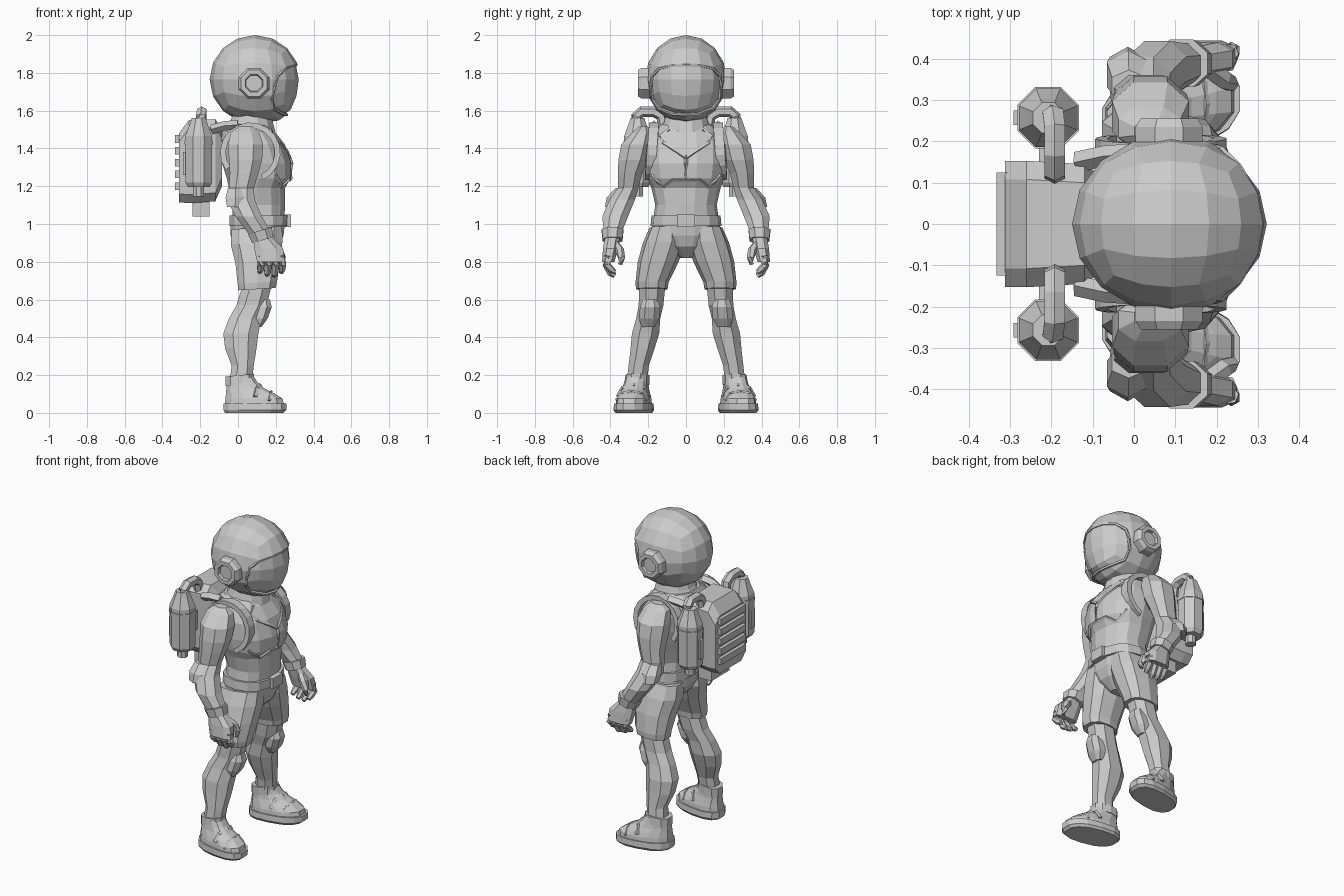
import bpy, bmesh, math
from mathutils import Vector


def finish(name, bm, mirror=False):
    bmesh.ops.recalc_face_normals(bm, faces=bm.faces)
    me = bpy.data.meshes.new(name)
    bm.to_mesh(me)
    bm.free()
    ob = bpy.data.objects.new(name, me)
    bpy.context.collection.objects.link(ob)
    if mirror:
        m = ob.modifiers.new("mirror", "MIRROR")
        m.use_axis = (False, True, False)
        m.use_mirror_merge = False
    return ob


def loft(name, rings, mirror=False, closed=False):
    bm = bmesh.new()
    vs = [[bm.verts.new(p) for p in r] for r in rings]
    n = len(vs[0])
    pairs = list(zip(vs, vs[1:])) + ([(vs[-1], vs[0])] if closed else [])
    for a, b in pairs:
        for i in range(n):
            j = (i + 1) % n
            bm.faces.new((a[i], a[j], b[j], b[i]))
    if not closed:
        bm.faces.new(vs[0])
        bm.faces.new(vs[-1])
    return finish(name, bm, mirror)


def spow(c, p):
    return math.copysign(abs(c) ** (2 / p), c)


def stack(name, rows, n=10, p=2.3, mirror=False, shear=(0, 0)):
    """Rows of (z, x0, x1, y0, y1); shear = (y per x, z per x)."""
    rings = []
    for z, x0, x1, y0, y1 in rows:
        ring = []
        for k in range(n):
            a = 2 * math.pi * (k + .5) / n
            s = 1 / math.cos(math.pi / n) ** .6
            x = (x0 + x1) / 2 + (x1 - x0) / 2 * spow(math.cos(a), p) * s
            y = (y0 + y1) / 2 + (y1 - y0) / 2 * spow(math.sin(a), p) * s
            ring.append((x, y + shear[0] * (x - .08), z + shear[1] * (x - (x0 + x1) / 2)))
        rings.append(ring)
    return loft(name, rings, mirror)


def tube(name, pts, r, n=6, mirror=False, closed=False):
    pts = [Vector(p) for p in pts]
    rings = []
    for i, p in enumerate(pts):
        a = pts[i - 1] if i or closed else p
        b = pts[(i + 1) % len(pts)] if i < len(pts) - 1 or closed else p
        q = (b - a).to_track_quat('Z', 'X')
        rr = r[i] if isinstance(r, (list, tuple)) else r
        rings.append([p + q @ Vector((rr * math.cos(2 * math.pi * k / n), rr * math.sin(2 * math.pi * k / n), 0))
                      for k in range(n)])
    return loft(name, rings, mirror, closed)


def box(name, x0, x1, y0, y1, z0, z1, mirror=False):
    return loft(name, [[(x, y0, z0), (x, y1, z0), (x, y1, z1), (x, y0, z1)] for x in (x0, x1)], mirror)


# Helmet shell, visor and rim
C, R = Vector((.09, 0, 1.765)), Vector((.24, .216, .235))


def chin(v):
    if v.x > .1 and v.z < 1.7:
        v.x += .045 * (1.7 - v.z) / .17 * min(1, (v.x - .1) / .1)
    return v


def ball(name, s):
    bm = bmesh.new()
    bmesh.ops.create_cube(bm, size=2)
    bmesh.ops.subdivide_edges(bm, edges=bm.edges, cuts=3, use_grid_fill=True)
    for v in bm.verts:
        d = Vector([math.tan(c * math.pi / 4) for c in v.co]).normalized() * s
        v.co = chin(C + Vector((d.x * R.x, d.y * R.y, d.z * R.z)))
    return finish(name, bm)


helmet = ball("helmet", 1.0)
ball("visor", .965)
half = [(0, 1.842), (.07, 1.84), (.14, 1.825), (.18, 1.785), (.187, 1.73), (.175, 1.66), (.14, 1.61), (.07, 1.583)]
outline = half + [(0, 1.578)] + [(-y, z) for y, z in half[:0:-1]]
cutter = loft("visor_cutter", [[(x, y, z) for y, z in outline] for x in (.13, .5)])
cutter.hide_render = True
cutter.hide_viewport = True
cut = helmet.modifiers.new("visor opening", "BOOLEAN")
cut.operation, cut.object, cut.solver = "DIFFERENCE", cutter, "EXACT"
rim = []
for y, z in outline:
    k = 1 - (y / R.y) ** 2 - ((z - C.z) / R.z) ** 2
    rim.append(chin(Vector((C.x + R.x * math.sqrt(max(k, 0)) - .01, y, z))))
tube("visor_rim", rim, .009, 5, closed=True)

# Ear discs
ear = [(.17, .088), (.235, .088), (.255, .075), (.255, .05), (.238, .045)]
loft("ear_disc", [[(.085 + r * math.cos(math.pi * (k + .5) / 4), y, 1.745 + r * math.sin(math.pi * (k + .5) / 4))
                   for k in range(8)] for y, r in ear], True)

# Torso and neck
T = [(1.0, -.03, .245, .175), (1.10, -.03, .25, .160), (1.19, -.05, .25, .18), (1.24, -.06, .278, .20),
     (1.32, -.085, .283, .212), (1.42, -.10, .25, .212), (1.49, -.09, .195, .185), (1.53, -.06, .16, .125)]
stack("torso", [(z, a, b, -w, w) for z, a, b, w in T], 14, 2.3)
stack("neck", [(1.50, -.06, .20, -.13, .13), (1.535, -.04, .19, -.12, .12), (1.60, -.02, .17, -.1, .1)], 12, 2, shear=(0, -.1))


def chest(y, z):
    for (z0, a0, b0, w0), (z1, a1, b1, w1) in zip(T, T[1:]):
        if z0 <= z <= z1:
            t = (z - z0) / (z1 - z0)
            a, b, w = a0 + t * (a1 - a0), b0 + t * (b1 - b0), w0 + t * (w1 - w0)
            k = max(0, 1 - (abs(y) / w) ** 2.3) ** (1 / 2.3)
            return ((a + b) / 2 + (b - a) / 2 * k, y, z)


# Chest trim
tube("collar_trim", [chest(y, z) for y, z in [(.09, 1.50), (.14, 1.46), (.12, 1.43), (.06, 1.39), (0, 1.35)]], .011, 4, True)
tube("chest_seam", [chest(0, z) for z in (1.36, 1.32, 1.24)], .01, 4)
tube("rib_trim", [chest(y, z) for y, z in [(.18, 1.26), (.15, 1.225), (.115, 1.20), (.07, 1.235), (0, 1.235)]], .011, 4, True)

# Belt and buckle
stack("belt", [(.99, -.045, .26, -.185, .185), (1.045, -.045, .262, -.18, .18)], 14, 2.4)
box("buckle", .2, .28, -.048, .048, .985, 1.05)

# Shoulder straps
strap = []
for i in range(15):
    a = math.radians(-65 + 20 * i)
    c, s = math.cos(a), math.sin(a)
    y = .183 - .012 * s
    strap.append([(.065 + r * c, y + d, 1.378 + r * s) for r, d in ((.13, -.028), (.16, -.028), (.16, .024), (.13, .024))])
loft("shoulder_strap", strap, True)

# Arms
stack("arm", [(1.515, .0, .08, .2, .25), (1.485, -.04, .115, .18, .285), (1.42, -.055, .135, .175, .345),
              (1.34, -.05, .13, .195, .36), (1.27, -.045, .11, .23, .362), (1.19, -.05, .085, .25, .362),
              (1.13, -.06, .09, .268, .405), (1.04, -.015, .128, .305, .445), (.94, .06, .185, .345, .435)], 8, 2.2, True)
stack("elbow_pad", [(1.09, -.06, .03, .33, .425), (1.14, -.068, .04, .31, .415), (1.19, -.055, .03, .30, .37)], 6, 2.2, True)
stack("wrist_cuff", [(.915, .075, .19, .335, .442), (.965, .05, .18, .33, .448)], 8, 2.2, True, (0, .3))

# Hands
stack("palm", [(.93, .08, .18, .35, .43), (.87, .085, .24, .36, .44), (.80, .10, .25, .378, .445)], 8, 2.6, True)
for i, tip in enumerate((.745, .73, .725, .745)):
    x = .118 + .038 * i
    tube("finger", [(x, .415, .83), (x + .004, .42, .785), (x, .398, tip + .015), (x - .003, .378, tip)],
         [.022, .022, .019, .013], 6, True)
tube("thumb", [(.17, .385, .90), (.215, .352, .86), (.235, .34, .82), (.235, .35, .785)], [.025, .025, .02, .012], 6, True)

# Shorts
stack("pelvis", [(.82, .06, .16, -.03, .03), (.88, -.005, .22, -.12, .12), (.94, -.04, .242, -.178, .178),
                 (1.01, -.04, .25, -.178, .178)], 14, 2.3)
stack("shorts_leg", [(.655, .0, .2, .10, .262), (.69, -.003, .208, .095, .265), (.80, -.015, .225, .042, .252),
                     (.90, -.04, .237, .008, .225), (.98, -.035, .235, .02, .19)], 10, 2.4, True, (0, .06))

# Lower legs and knee pads
stack("leg", [(.17, -.045, .075, .205, .315), (.25, -.035, .085, .195, .305), (.34, -.07, .1, .165, .295),
              (.42, -.08, .11, .14, .288), (.50, -.05, .125, .135, .265), (.57, -.01, .155, .118, .252),
              (.70, .03, .185, .105, .25)], 8, 2.2, True)
stack("knee_pad", [(.455, .085, .125, .165, .235), (.50, .07, .158, .14, .25), (.56, .08, .18, .135, .245),
                   (.60, .10, .17, .15, .23)], 8, 2.3, True)

# Boots
turn = (.16, 0)
stack("boot_sole", [(0, -.07, .24, .185, .365), (.015, -.078, .257, .175, .375), (.05, -.078, .257, .178, .372)], 14, 2.5, True, turn)
stack("boot", [(.045, -.07, .245, .187, .363), (.075, -.068, .237, .19, .36), (.10, -.065, .20, .198, .352),
               (.13, -.062, .14, .208, .34), (.16, -.06, .105, .212, .333), (.19, -.06, .085, .212, .328)], 12, 2.5, True, turn)
stack("ankle_cuff", [(.15, -.066, .085, .203, .33), (.2, -.066, .085, .203, .326)], 10, 2.4, True, (.1, .1))
tube("boot_strap", [(.09, .195, .085), (.10, .22, .13), (.115, .275, .145), (.10, .335, .13), (.09, .36, .085)], .013, 4, True)
tube("toe_seam", [(.165, .21, .065), (.17, .235, .103), (.175, .29, .113), (.17, .34, .103), (.165, .37, .065)], .008, 4, True)

# Backpack
pack = []
for x, w, z0, z1 in [(-.312, .153, 1.115, 1.48), (-.26, .153, 1.11, 1.55), (-.12, .145, 1.12, 1.555), (-.085, .12, 1.2, 1.5)]:
    c = .045
    pack.append([(x, w - c, z0), (x, w, z0 + c), (x, w, z1 - c), (x, w - c, z1),
                 (x, c - w, z1), (x, -w, z1 - c), (x, -w, z0 + c), (x, c - w, z0)])
loft("backpack", pack)
for i in range(5):
    z = 1.18 + .0625 * i
    box("backpack_slat", -.333, -.3, -.125, .125, z, z + .04)
box("backpack_vent", -.24, -.15, -.09, .09, 1.04, 1.13)
tube("pack_strap", [(-.14, .15, 1.50), (-.07, .165, 1.52), (.0, .17, 1.525)], .025, 4, True)

# Air tanks and hoses
tx, ty = -.208, .257


def rounds(rows):
    return [(z, tx - r, tx + r, ty - r, ty + r) for z, r in rows]


stack("air_tank", rounds([(1.145, .03), (1.195, .03), (1.196, .06), (1.22, .073), (1.465, .073), (1.525, .05), (1.56, .038)]), 8, 2, True)
stack("tank_band", rounds([(1.42, .077), (1.44, .077)]), 8, 2, True)
box("tank_gauge", -.292, -.26, .24, .275, 1.26, 1.38, True)
box("tank_bracket", -.23, -.18, .11, .2, 1.28, 1.40, True)
tube("air_hose", [(-.195, .262, 1.53), (-.195, .262, 1.57), (-.192, .235, 1.594), (-.192, .17, 1.594), (-.192, .13, 1.57), (-.192, .115, 1.50)],
     .029, 6, True)
